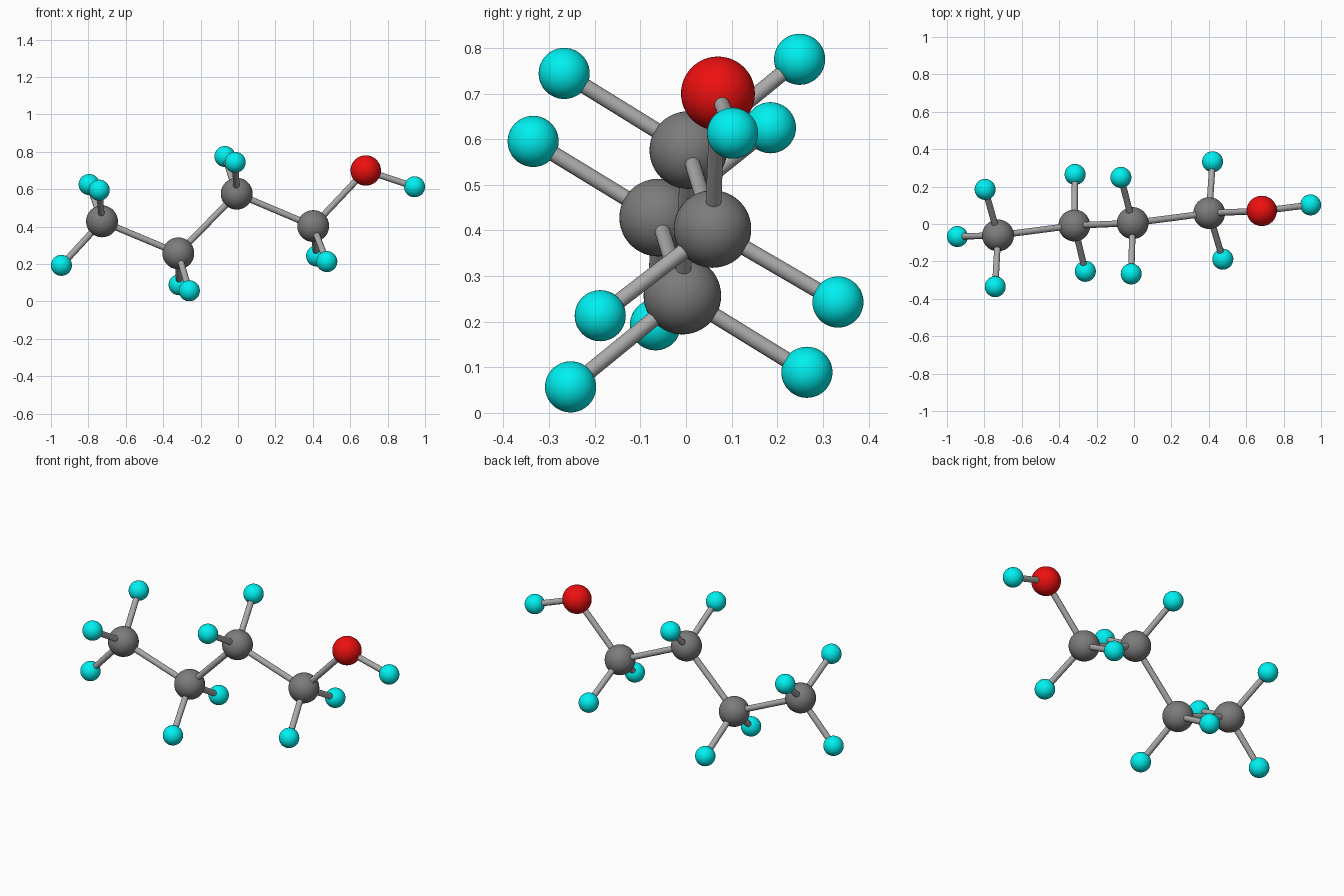
import bpy
from mathutils import Vector

if "Cube" in bpy.data.objects:
    bpy.data.objects.remove(bpy.data.objects["Cube"])


def material(name, rgb):
    m = bpy.data.materials.new(name)
    m.diffuse_color = (*rgb, 1)
    m.use_nodes = True
    m.node_tree.nodes["Principled BSDF"].inputs["Base Color"].default_value = m.diffuse_color
    return m


# Radius and material for each kind of atom
KINDS = {
    "carbon": (0.085, material("dark_grey", (0.2, 0.2, 0.2))),
    "oxygen": (0.081, material("red", (0.85, 0.005, 0.005))),
    "hydrogen": (0.056, material("cyan", (0.0, 0.87, 0.87))),
}
BOND_RADIUS = 0.017
BOND_MATERIAL = material("light_grey", (0.4, 0.4, 0.4))


def finish(name, mat):
    obj = bpy.context.object
    obj.name = name
    obj.data.materials.append(mat)
    bpy.ops.object.shade_smooth_by_angle()


def atom(kind, pos):
    radius, mat = KINDS[kind]
    bpy.ops.mesh.primitive_uv_sphere_add(segments=48, ring_count=24, radius=radius, location=pos)
    finish(kind + "_atom", mat)


def bond(a, b):
    a, b = Vector(a), Vector(b)
    d = b - a
    bpy.ops.mesh.primitive_cylinder_add(
        vertices=24, radius=BOND_RADIUS, depth=d.length, location=(a + b) / 2,
        rotation=d.to_track_quat('Z', 'Y').to_euler())
    finish("bond", BOND_MATERIAL)


# Zigzag backbone: each atom with the hydrogens attached to it
CHAIN = [
    ("carbon", (-0.727, -0.061, 0.428),
     [(-0.944, -0.067, 0.193), (-0.796, 0.185, 0.625), (-0.742, -0.335, 0.595)]),
    ("carbon", (-0.319, -0.008, 0.257),
     [(-0.315, 0.265, 0.089), (-0.260, -0.253, 0.057)]),
    ("carbon", (-0.007, 0.005, 0.576),
     [(-0.070, 0.249, 0.775), (-0.015, -0.267, 0.744)]),
    ("carbon", (0.402, 0.058, 0.403),
     [(0.420, 0.333, 0.243), (0.475, -0.188, 0.213)]),
    ("oxygen", (0.683, 0.070, 0.700),
     [(0.944, 0.102, 0.613)]),
]

previous = None
for kind, pos, hydrogens in CHAIN:
    atom(kind, pos)
    if previous:
        bond(previous, pos)
    for h in hydrogens:
        atom("hydrogen", h)
        bond(pos, h)
    previous = pos
